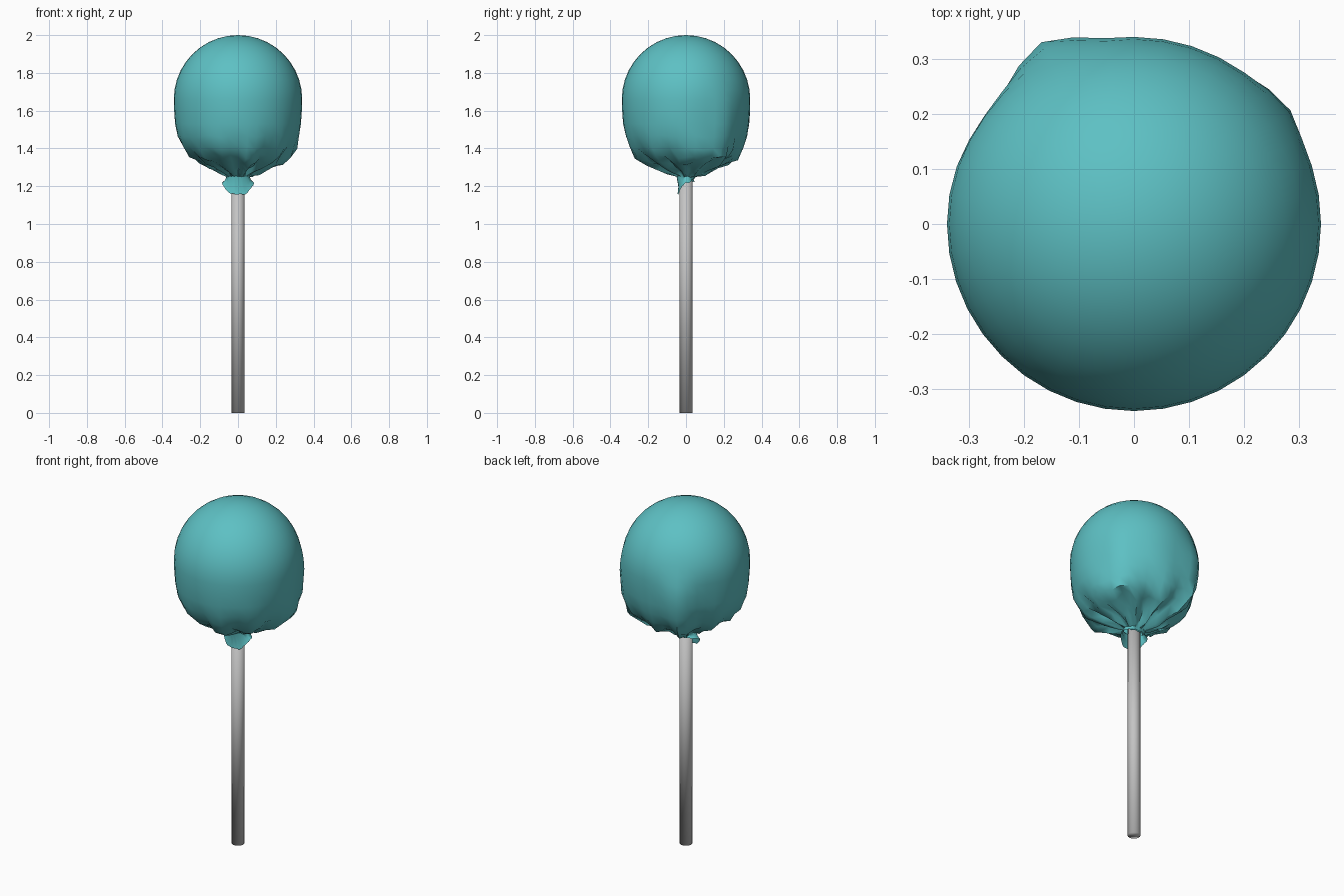
import bpy, bmesh, math, random

if "Cube" in bpy.data.objects:
    bpy.data.objects.remove(bpy.data.objects["Cube"])

random.seed(4)
SEG = 40


def material(name, rgb):
    m = bpy.data.materials.new(name)
    m.diffuse_color = (*rgb, 1)
    m.use_nodes = True
    m.node_tree.nodes["Principled BSDF"].inputs["Base Color"].default_value = m.diffuse_color
    return m


def bump(a, centre, width):
    """Smooth bump around an angle in degrees."""
    d = (math.degrees(a) - centre + 180) % 360 - 180
    return math.exp(-(d / width) ** 2)


def finish(bm, name, mat):
    bmesh.ops.recalc_face_normals(bm, faces=bm.faces)
    me = bpy.data.meshes.new(name)
    bm.to_mesh(me)
    bm.free()
    for p in me.polygons:
        p.use_smooth = True
    me.materials.append(mat)
    ob = bpy.data.objects.new(name, me)
    bpy.context.collection.objects.link(ob)
    return ob


teal = material("teal wrapper", (0.11, 0.53, 0.55))
grey = material("light grey stick", (0.55, 0.55, 0.55))

# Stick: plain smooth cylinder reaching up into the wrapper
bm = bmesh.new()
bmesh.ops.create_cone(bm, cap_ends=True, segments=32, radius1=0.034,
                      radius2=0.034, depth=1.36)
bmesh.ops.translate(bm, verts=bm.verts, vec=(0, 0, 0.68))
finish(bm, "stick", grey)

# Wrapper: smooth dome, then cloth that gathers in folds around the stick
profile = [(0.34 * math.sin(t), 1.66 + 0.34 * math.cos(t))
           for t in [math.pi / 2 * i / 10 for i in range(1, 11)]]
profile += [(0.338, 1.60), (0.333, 1.53), (0.32, 1.465), (0.295, 1.405),
            (0.26, 1.36), (0.21, 1.33), (0.15, 1.30), (0.095, 1.275)]

bm = bmesh.new()
top = bm.verts.new((0, 0, 2))
rings = []
for r0, z0 in profile:
    fold = min(1, max(0, (1.50 - z0) / 0.15))      # fold strength by height
    swell = min(1, max(0, (1.74 - z0) / 0.14))     # corners of the cloth
    ring = []
    for i in range(SEG):
        a = 2 * math.pi * i / SEG
        r, z = r0, z0
        r += swell * (0.033 * bump(a, 117, 12) + 0.014 * bump(a, 38, 10)
                      - 0.008 * bump(a, 146, 14))
        r += fold * (0.035 * bump(a, 25, 22) * (z0 > 1.31)
                     + 0.010 * math.sin(9 * a + 1) + random.uniform(-.012, .012))
        z += fold * (random.uniform(-.014, .014) + 0.012 * math.sin(11 * a)
                     - 0.012 * bump(a, 15, 25))
        ring.append(bm.verts.new((r * math.cos(a), r * math.sin(a), z)))
    rings.append(ring)

# Neck and the loose flap hanging down at the front
for rx, ry, z0, drop in [(0.062, 0.05, 1.25, 0.0), (0.068, 0.040, 1.235, 0.035),
                         (0.085, 0.045, 1.225, 0.068)]:
    ring = []
    for i in range(SEG):
        a = 2 * math.pi * i / SEG
        z = z0 - drop * min(1, 1.2 * bump(a, 270, 60)) + random.uniform(-.004, .004)
        ring.append(bm.verts.new((rx * math.cos(a), ry * math.sin(a), z)))
    rings.append(ring)

for i in range(SEG):
    j = (i + 1) % SEG
    bm.faces.new((top, rings[0][i], rings[0][j]))
    for u, v in zip(rings, rings[1:]):
        bm.faces.new((u[i], v[i], v[j], u[j]))
wrapper = finish(bm, "wrapper", teal)

# Keep the sharp creases of the cloth
bpy.context.view_layer.objects.active = wrapper
wrapper.select_set(True)
bpy.ops.object.shade_smooth_by_angle(angle=math.radians(50))
